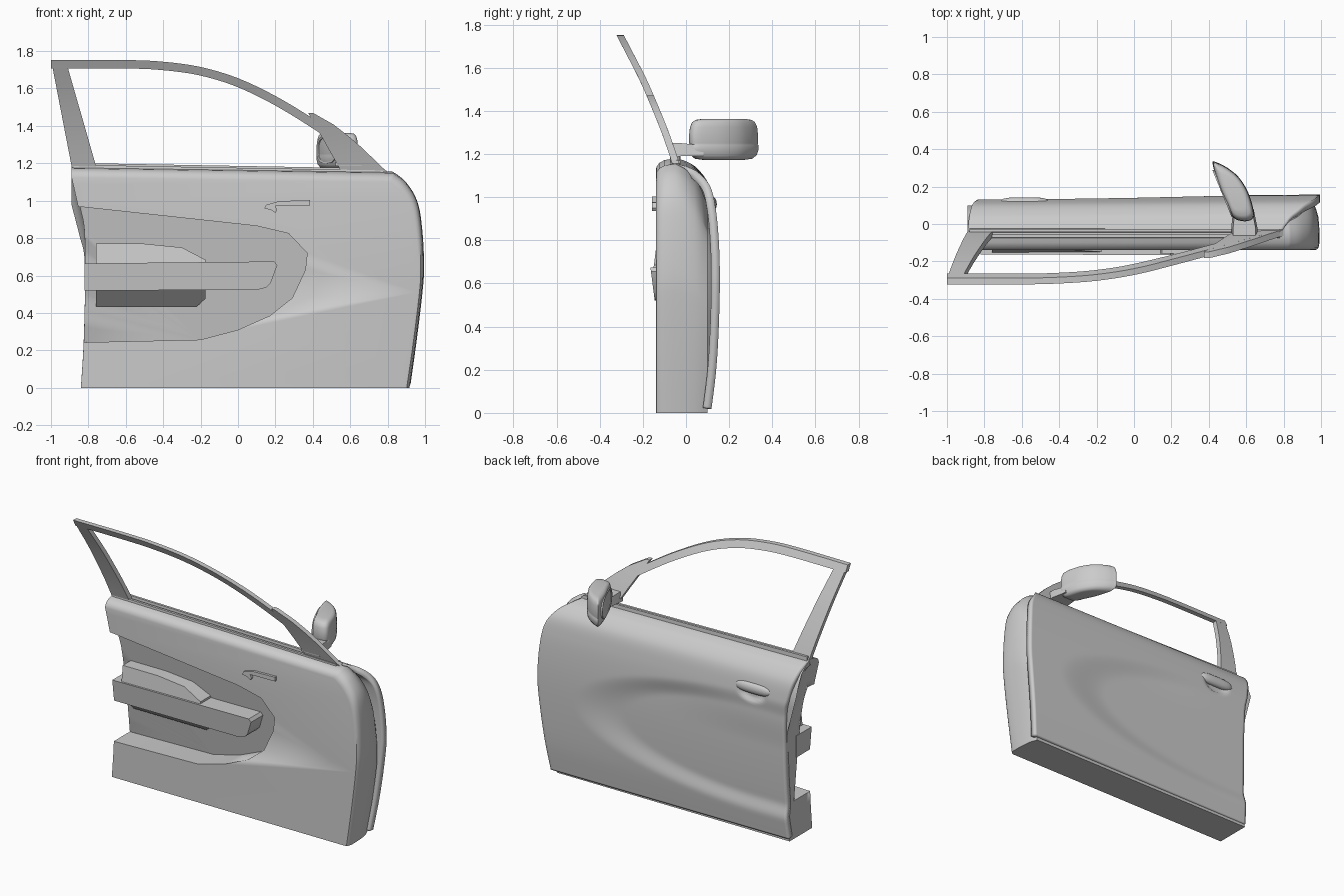
import bpy, bmesh, math
from mathutils import Vector

if "Cube" in bpy.data.objects:
    bpy.data.objects.remove(bpy.data.objects["Cube"])


def finish(name, bm, angle=35, recalc=True):
    if recalc:
        bmesh.ops.recalc_face_normals(bm, faces=bm.faces)
    me = bpy.data.meshes.new(name)
    bm.to_mesh(me)
    bm.free()
    ob = bpy.data.objects.new(name, me)
    bpy.context.collection.objects.link(ob)
    bpy.ops.object.select_all(action='DESELECT')
    bpy.context.view_layer.objects.active = ob
    ob.select_set(True)
    bpy.ops.object.shade_smooth_by_angle(angle=math.radians(angle))
    return ob


def loft(name, rings, angle=35):
    """Skin a list of closed rings and cap both ends."""
    bm = bmesh.new()
    vs = [[bm.verts.new(p) for p in r] for r in rings]
    n = len(vs[0])
    for a, b in zip(vs, vs[1:]):
        for i in range(n):
            k = (i + 1) % n
            bm.faces.new((a[i], a[k], b[k], b[i]))
    bm.faces.new(vs[0])
    bm.faces.new(vs[-1])
    return finish(name, bm, angle)


def prism(name, pts, front, back, angle=30):
    """Side outline (x, z) between two depth functions of z."""
    return loft(name, [[(x, f(z), z) for x, z in pts] for f in (front, back)], angle)


def spline(pts, n, closed=False):
    """Catmull-Rom through 2D points, n samples per span."""
    P = [Vector(p) for p in pts]
    m = len(P)
    get = (lambda i: P[i % m]) if closed else (lambda i: P[max(0, min(m - 1, i))])
    out = []
    for i in range(m if closed else m - 1):
        a, b, c, d = (get(i + k) for k in (-1, 0, 1, 2))
        for s in range(n):
            t = s / n
            out.append(0.5 * (2 * b + (c - a) * t + (2 * a - 5 * b + 4 * c - d) * t * t
                              + (3 * b - a - 3 * c + d) * t ** 3))
    if not closed:
        out.append(P[-1])
    return [tuple(p) for p in out]


def lerp_table(tab, v):
    if v <= tab[0][0]:
        return tab[0][1]
    for (a, p), (b, q) in zip(tab, tab[1:]):
        if v <= b:
            return p + (q - p) * (v - a) / (b - a)
    return tab[-1][1]


def step(a, b, v):
    t = max(0, min(1, (v - a) / (b - a)))
    return t * t * (3 - 2 * t)


def lin(z0, y0, z1, y1):
    return lambda z: y0 + (y1 - y0) * (z - z0) / (z1 - z0)


# shared edge curves, front and rear of the door, as (z, x)
FRONT = spline([(0, .92), (.25, .955), (.5, .985), (.65, .995), (.85, .985),
                (1.0, .96), (1.1, .9), (1.155, .83), (1.175, .79)], 5)
REAR = spline([(0, -.84), (.25, -.825), (.6, -.817), (.85, -.822),
               (.97, -.845), (1.18, -.89)], 4)

# outer skin: curved sheet with a swoosh recess and handle cup
profile = spline([(.118, .018), (.14, .2), (.152, .4), (.157, .62), (.152, .8),
                  (.138, .95), (.113, 1.06), (.06, 1.13), (.01, 1.16), (-.03, 1.173)], 11)
bm = bmesh.new()
COLS = 110
rows = []
for y, z in profile:
    row = []
    xl, xr = lerp_table(REAR, z), lerp_table(FRONT, z)
    for j in range(COLS + 1):
        u = j / COLS
        x = xl + (xr - xl) * u
        d = math.hypot(max(0, x + .65) / 1.36, (z - .54) / .39)
        fade = 1 - .5 * step(.2, -.6, x) * step(.6, .85, z)
        yy = y - .01 * (1 - u) - .028 * (1 - step(.74, 1.02, d)) * fade
        c = math.hypot((x + .58) / .11, (z - .935) / .06)
        yy -= .022 * (1 - step(.5, 1.0, c))
        zz = z - .022 * u * (z / 1.17) ** 6 + .006 * (1 - u) * (z / 1.17) ** 6
        row.append(bm.verts.new((x, yy, zz)))
    rows.append(row)
for a, b in zip(rows, rows[1:]):
    for j in range(COLS):
        bm.faces.new((a[j], b[j], b[j + 1], a[j + 1]))
skin = finish("outer_skin", bm, 40, recalc=False)
sol = skin.modifiers.new("thickness", 'SOLIDIFY')
sol.thickness, sol.offset = .04, -1

# inner body, lofted through the thickness of the door
outline = [(x, z) for z, x in FRONT if z < 1.156] + [(x, z) for z, x in REAR[::-1]]
layers = [(-.14, .055, .03), (-.137, .04, .018), (-.125, .022, .008), (-.1, .008, .003),
          (-.05, 0, .003), (-.01, .02, .005), (.04, .06, .01), (.075, .13, .02), (.1, .2, .03)]
body = loft("inner_body", [[(x - f * (x > .7), y, z * (1 - t / 1.17)) for x, z in outline]
                           for y, t, f in layers])

# slanted trim recess cut into the inner face
bowl = [(-1.1, .99), (-.82, .965), (.1, .865), (.27, .825), (.37, .72), (.36, .63), (.29, .48),
        (.17, .385), (0, .31), (-.2, .257), (-.82, .243), (-1.1, .243)]
cutter = prism("recess_cutter", bowl, lambda z: -.4, lin(.24, .03, .97, -.085))
cutter.hide_render = True
cut = body.modifiers.new("recess", 'BOOLEAN')
cut.operation, cut.object, cut.solver = 'DIFFERENCE', cutter, 'EXACT'
bpy.context.view_layer.objects.active = body
bpy.ops.object.modifier_apply(modifier="recess")
bpy.data.objects.remove(cutter)

# armrest and door pockets
prism("armrest", [(-.82, .52), (-.82, .665), (.195, .675), (.21, .655), (.175, .56),
                  (.15, .535), (.1, .523)], lin(.52, -.145, .675, -.165), lambda z: .0)
prism("upper_pocket", [(-.76, .66), (-.76, .77), (-.5, .77), (-.3, .75), (-.175, .685),
                       (-.175, .66)], lin(.66, -.152, .77, -.138), lambda z: -.02)
prism("lower_pocket", [(-.76, .435), (-.76, .53), (-.175, .53), (-.175, .475),
                       (-.22, .435)], lin(.435, -.02, .53, -.12), lambda z: .05)

# inside release lever
prism("inner_handle", [(.385, .975), (.385, 1.003), (.22, .998), (.15, .978), (.14, .958),
                       (.175, .952), (.2, .935), (.21, .95), (.2, .972)],
      lambda z: -.157, lambda z: -.135)

# outside handle
rings = []
for k in range(13):
    t = -1 + 2 * k / 12
    r = max(.12, (1 - abs(t) ** 3.5) ** .5)
    rings.append([(-.585 + .135 * t, .118 + .025 * r * math.cos(a), .968 + .036 * r * math.sin(a))
                  for a in (2 * math.pi * i / 16 for i in range(16))])
loft("outer_handle", rings, 50)

# window frame leans inward with height
LEAN = spline([(1.14, -.042), (1.31, -.1), (1.525, -.19), (1.65, -.253), (1.76, -.31)], 4)


def pane_ring(a, b):
    """Four-sided section between two (x, z) points on the leaning pane."""
    h = .017
    return [(x, lerp_table(LEAN, z) + o, z) for (x, z), o in
            ((a, -h), (a, h), (b, h), (b, -h))]


rail = spline([(-1, 1.752), (-.6, 1.752), (-.4, 1.743), (-.2, 1.715), (0, 1.655), (.2, 1.56),
               (.4, 1.44), (.6, 1.305), (.8, 1.155)], 4)
rings = []
for i, p in enumerate(rail):
    q, r = Vector(rail[max(0, i - 1)]), Vector(rail[min(len(rail) - 1, i + 1)])
    t = (r - q).normalized()
    rings.append(pane_ring(p, (p[0] + t.y * .045, p[1] - t.x * .045)))
loft("window_rail", rings)
rings = []
for k in range(9):
    t = k / 8
    z = 1.16 + .57 * t
    rings.append(pane_ring((-.885 - .11 * t, z), (-.752 - .163 * t, z)))
loft("rear_pillar", rings)

# sail panel in the front corner of the window
rings = []
for t in (0, .2, .4, .6, .8, 1):
    z = 1.47 - .31 * t
    rings.append(pane_ring((.375 + .175 * t, z),
                           (lerp_table([(0, .4), (.1, .47), (.5, .63), (1, .79)], t), z)))
loft("sail_panel", rings)

# belt seals
for name, y, h in (("outer_belt_seal", -.035, .022), ("inner_belt_seal", -.065, .012)):
    loft(name, [[(x, y - .012, z - .04), (x, y + .012, z - .04),
                 (x, y + .008, z + h), (x, y - .008, z + h)]
                for x, z in ((-.88, 1.18), (.78, 1.15))])

# mirror: base, shell and glass
loft("mirror_base", [[(x0, y, z0), (x1, y, z0), (x1 - .01, y, z1), (x0 + .01, y, z1)]
                     for y, x0, x1, z0, z1 in ((-.075, .52, .66, 1.185, 1.25),
                                               (-.02, .52, .66, 1.19, 1.25),
                                               (.08, .53, .64, 1.19, 1.24))])
shell = spline([(.42, .325), (.445, .328), (.5, .3), (.56, .25), (.61, .17), (.64, .07),
                (.635, .025), (.59, .012), (.535, .03), (.5, .1), (.455, .2)], 4, True)
cx, cy = .53, .175
levels = [(1.173, .6), (1.178, .82), (1.195, .95), (1.22, 1), (1.24, 1), (1.245, .975),
          (1.25, .985), (1.29, .985), (1.325, .96), (1.347, .9), (1.358, .8), (1.363, .6)]
loft("mirror_shell", [[(cx + (x - cx) * s, cy + (y - cy) * s, z) for x, y in shell]
                      for z, s in levels], 50)
along, out = Vector((-.38, .925, 0)), Vector((-.925, -.38, 0))
mid = Vector((.478, .165, 1.272))
rings = []
for depth, s in ((-.03, 1), (.008, 1), (.006, .88), (.0, .86)):
    ring = []
    for i in range(28):
        a = 2 * math.pi * i / 28
        c, d = math.cos(a), math.sin(a)
        ring.append(mid + along * (.135 * s * math.copysign(abs(c) ** .7, c)) + out * depth
                    + Vector((0, 0, .072 * s * math.copysign(abs(d) ** .7, d))))
    rings.append(ring)
loft("mirror_glass", rings)
